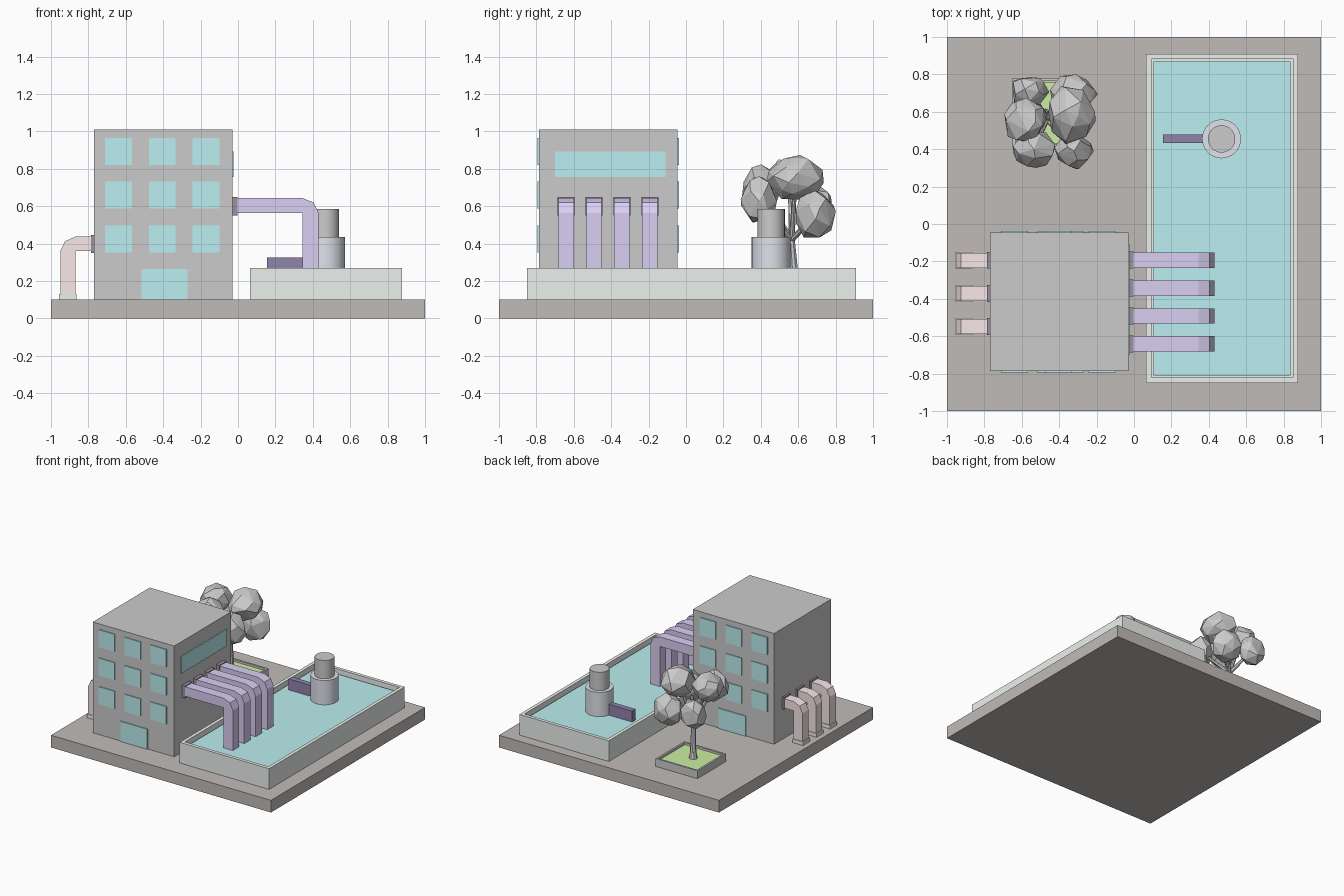
import bpy, bmesh, math, random
from mathutils import Vector

if "Cube" in bpy.data.objects:
    bpy.data.objects.remove(bpy.data.objects["Cube"])

random.seed(4)


def mat(name, r, g, b):
    m = bpy.data.materials.new(name)
    m.diffuse_color = (r, g, b, 1)
    m.use_nodes = True
    m.node_tree.nodes["Principled BSDF"].inputs["Base Color"].default_value = m.diffuse_color
    return m


STONE = mat("paving", 0.53, 0.50, 0.48)
TEAL = mat("teal", 0.50, 0.86, 0.87)
CONCRETE = mat("pale_concrete", 0.84, 0.88, 0.85)
PURPLE = mat("purple", 0.70, 0.62, 0.90)
PINK = mat("pink", 0.95, 0.80, 0.81)
NAVY = mat("navy", 0.28, 0.23, 0.42)
COLLAR = mat("collar_dark", 0.34, 0.28, 0.34)
STEEL = mat("steel", 0.74, 0.76, 0.83)
GREEN = mat("grass", 0.60, 0.86, 0.36)


def finish(bm, name, material=None):
    bmesh.ops.recalc_face_normals(bm, faces=bm.faces[:])
    me = bpy.data.meshes.new(name)
    bm.to_mesh(me)
    bm.free()
    ob = bpy.data.objects.new(name, me)
    bpy.context.collection.objects.link(ob)
    if material:
        me.materials.append(material)
    return ob


def extrude(name, pts, y, width, material=None):
    """Side profile in x, z pushed along y, centred on y."""
    bm = bmesh.new()
    f = bm.faces.new([bm.verts.new((x, y - width / 2, z)) for x, z in pts])
    new = bmesh.ops.extrude_face_region(bm, geom=[f])["geom"]
    bmesh.ops.translate(bm, vec=(0, width, 0),
                        verts=[v for v in new if isinstance(v, bmesh.types.BMVert)])
    return finish(bm, name, material)


def box(name, x, y, z, material=None):
    pts = [(x[0], z[0]), (x[1], z[0]), (x[1], z[1]), (x[0], z[1])]
    return extrude(name, pts, (y[0] + y[1]) / 2, y[1] - y[0], material)


def tray(name, x, y, z, rim, depth, material=None):
    """Box with a sunken top."""
    ob = box(name, x, y, z, material)
    bm = bmesh.new()
    bm.from_mesh(ob.data)
    bm.normal_update()
    top = [f for f in bm.faces if f.normal.z > 0.9]
    bmesh.ops.inset_region(bm, faces=top, thickness=rim)
    new = bmesh.ops.extrude_face_region(bm, geom=top)["geom"]
    bmesh.ops.translate(bm, vec=(0, 0, -depth),
                        verts=[v for v in new if isinstance(v, bmesh.types.BMVert)])
    bmesh.ops.delete(bm, geom=top, context='FACES')
    bm.to_mesh(ob.data)
    bm.free()
    return ob


def cylinder(name, x, y, z0, z1, r, material=None):
    bpy.ops.mesh.primitive_cylinder_add(vertices=32, radius=r, depth=z1 - z0,
                                        location=(x, y, (z0 + z1) / 2))
    ob = bpy.context.object
    ob.name = name
    if material:
        ob.data.materials.append(material)
    bpy.ops.object.shade_smooth_by_angle(angle=math.radians(40))


# Ground slab and building
box("ground_slab", (-1, 1), (-1, 1), (0, 0.1), STONE)
box("building", (-0.77, -0.03), (-0.785, -0.045), (0.1, 1.01))

# Windows and doors on front and back, long window on the right
for side, y in (("front", -0.785), ("back", -0.045)):
    ys = (y - 0.008, y + 0.008)
    for cx in (-0.64, -0.405, -0.17):
        for cz in (0.425, 0.66, 0.893):
            box(side + "_window", (cx - 0.072, cx + 0.072), ys, (cz - 0.072, cz + 0.072), TEAL)
    box(side + "_door", (-0.515, -0.27), ys, (0.1, 0.265), TEAL)
box("long_window", (-0.04, -0.023), (-0.7, -0.11), (0.755, 0.893), TEAL)

# Pool
tray("pool_wall", (0.065, 0.878), (-0.85, 0.91), (0.1, 0.27), 0.04, 0.06, CONCRETE)
box("pool_water", (0.105, 0.838), (-0.81, 0.87), (0.21, 0.235), TEAL)

# Outlet pipes into the pool
outlet = [(-0.03, 0.565), (0.345, 0.565), (0.345, 0.23), (0.43, 0.23),
          (0.43, 0.565), (0.405, 0.62), (0.345, 0.643), (-0.03, 0.643)]
for y in (-0.193, -0.343, -0.492, -0.641):
    extrude("outlet_pipe", outlet, y, 0.082, PURPLE)
    box("outlet_collar", (-0.035, -0.002), (y - 0.045, y + 0.045), (0.55, 0.65), COLLAR)

# Ground pipes on the left wall
inlet = [(-0.77, 0.36), (-0.87, 0.36), (-0.87, 0.11), (-0.95, 0.11),
         (-0.95, 0.36), (-0.925, 0.413), (-0.87, 0.437), (-0.77, 0.437)]
for y in (-0.194, -0.371, -0.548):
    extrude("ground_pipe", inlet, y, 0.08, PINK)
    box("ground_pipe_collar", (-0.786, -0.765), (y - 0.045, y + 0.045), (0.35, 0.447), COLLAR)
    box("ground_pipe_foot", (-0.958, -0.864), (y - 0.045, y + 0.045), (0.1, 0.13), CONCRETE)

# Pump tower in the pool
cylinder("tower_base", 0.468, 0.455, 0.22, 0.435, 0.104, STEEL)
cylinder("tower_top", 0.468, 0.455, 0.43, 0.585, 0.073)
box("tower_arm", (0.155, 0.4), (0.433, 0.478), (0.225, 0.325), NAVY)

# Planter
tray("planter", (-0.65, -0.27), (0.41, 0.78), (0.1, 0.165), 0.022, 0.03)
box("grass", (-0.63, -0.29), (0.43, 0.76), (0.12, 0.15), GREEN)

# Faceted foliage clumps: centre, half sizes
clumps = [((-0.585, 0.555, 0.75), (0.118, 0.12, 0.11)),
          ((-0.34, 0.585, 0.75), (0.13, 0.16, 0.12)),
          ((-0.56, 0.71, 0.58), (0.105, 0.09, 0.12)),
          ((-0.33, 0.69, 0.55), (0.13, 0.11, 0.13)),
          ((-0.535, 0.4, 0.69), (0.115, 0.105, 0.125)),
          ((-0.32, 0.39, 0.63), (0.1, 0.095, 0.125))]
for c, s in clumps:
    bm = bmesh.new()
    n = 24
    for i in range(n):
        h = 1 - 2 * (i + 0.5) / n
        a = i * 2.39996 + random.uniform(-0.3, 0.3)
        h = max(-1, min(1, h + random.uniform(-0.12, 0.12)))
        r = math.sqrt(1 - h * h)
        d = Vector((r * math.cos(a), r * math.sin(a), h)) * random.uniform(0.96, 1.07)
        bm.verts.new([c[k] + d[k] * s[k] for k in range(3)])
    hull = bmesh.ops.convex_hull(bm, input=bm.verts[:])
    loose = [v for v in bm.verts if not v.link_faces]
    bmesh.ops.delete(bm, geom=loose, context='VERTS')
    finish(bm, "foliage")


# Trunk and branches from tapered limbs
def limb(name, a, b, r0, r1):
    a, b = Vector(a), Vector(b)
    bm = bmesh.new()
    bmesh.ops.create_cone(bm, cap_ends=True, segments=8, radius1=r0, radius2=r1,
                          depth=(b - a).length)
    bm.transform((b - a).to_track_quat('Z', 'Y').to_matrix().to_4x4())
    bmesh.ops.translate(bm, vec=(a + b) / 2, verts=bm.verts[:])
    finish(bm, name)


fork = (-0.465, 0.565, 0.42)
limb("trunk_flare", (-0.475, 0.585, 0.14), (-0.473, 0.583, 0.2), 0.034, 0.024)
limb("trunk", (-0.473, 0.583, 0.19), fork, 0.024, 0.018)
for c, s in clumps:
    limb("branch", fork, c, 0.016, 0.01)
